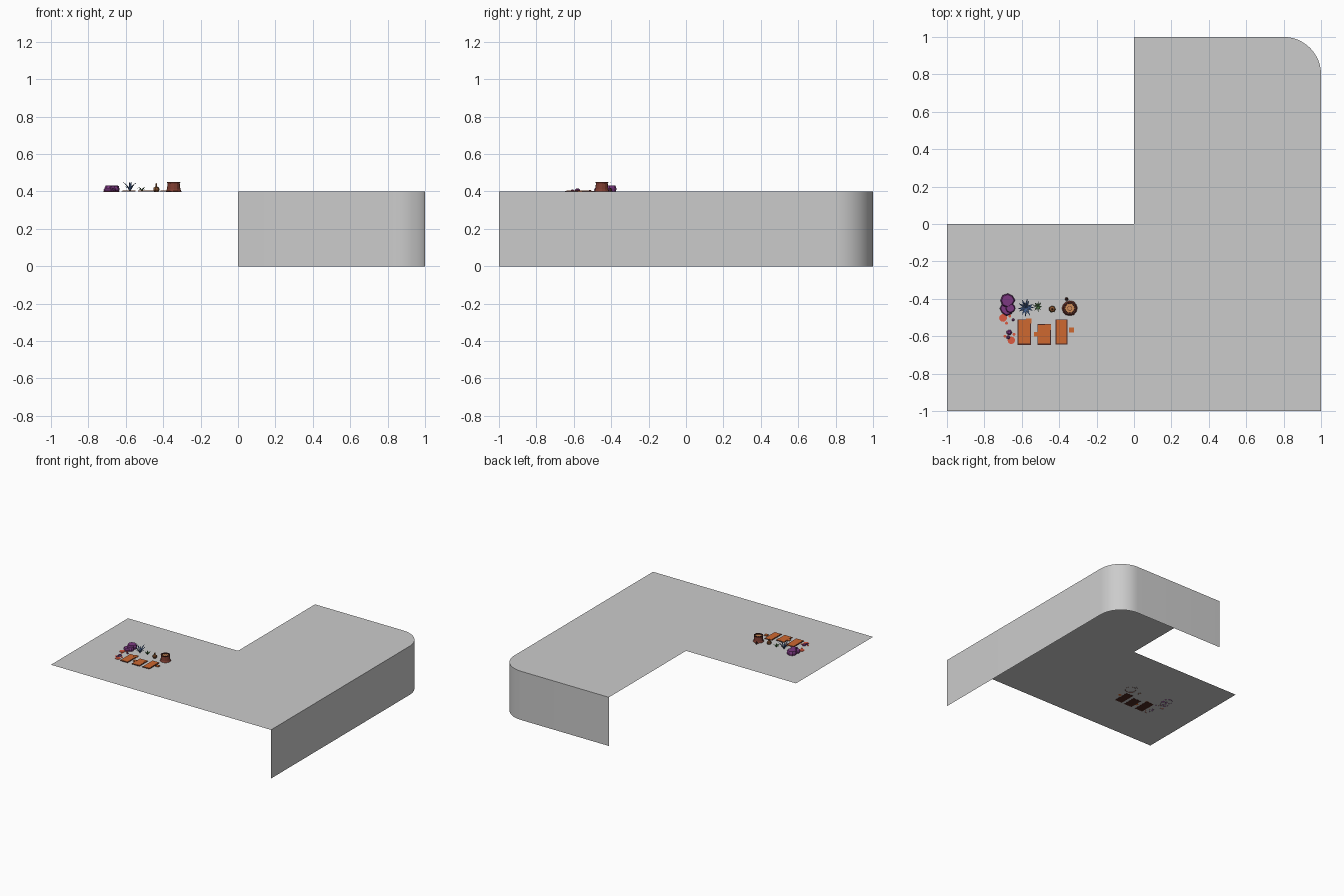
import bpy, bmesh, math, random
from mathutils import Vector

if "Cube" in bpy.data.objects:
    bpy.data.objects.remove(bpy.data.objects["Cube"])

random.seed(4)
TOP = 0.4


def mat(name, r, g, b):
    m = bpy.data.materials.new(name)
    m.diffuse_color = (r, g, b, 1)
    m.use_nodes = True
    m.node_tree.nodes["Principled BSDF"].inputs["Base Color"].default_value = m.diffuse_color
    return m


ORANGE = mat("orange_clay", 0.62, 0.14, 0.03)
DARK = mat("dark_bark", 0.07, 0.02, 0.015)
BARK = mat("bark", 0.2, 0.045, 0.03)
TAN = mat("cut_wood", 0.62, 0.27, 0.1)
PURPLE = mat("purple_rock", 0.2, 0.04, 0.22)
BLUE = mat("blue_leaf", 0.06, 0.12, 0.27)
GREEN = mat("green_leaf", 0.06, 0.17, 0.05)
RED = mat("red_petal", 0.72, 0.1, 0.05)
BROWN = mat("brown_plant", 0.25, 0.09, 0.03)


def finish(name, bm, *mats):
    me = bpy.data.meshes.new(name)
    bm.to_mesh(me)
    bm.free()
    ob = bpy.data.objects.new(name, me)
    bpy.context.collection.objects.link(ob)
    for m in mats:
        me.materials.append(m)
    return ob


def stack(name, x, y, rings, sides, mats, wobble=0.0, ids=None):
    """Lathe of (radius, height) rings, capped at the top."""
    bm = bmesh.new()
    k = [1 + random.uniform(-wobble, wobble) for _ in range(sides)]
    loops = []
    for r, h in rings:
        loops.append([bm.verts.new((x + r * k[i] * math.cos(math.tau * i / sides),
                                    y + r * k[i] * math.sin(math.tau * i / sides), TOP + h))
                      for i in range(sides)])
    for j, (a, b) in enumerate(zip(loops, loops[1:])):
        for i in range(sides):
            f = bm.faces.new((a[i], a[(i + 1) % sides], b[(i + 1) % sides], b[i]))
            f.material_index = ids[j] if ids else 0
    bm.faces.new(loops[-1]).material_index = ids[-1] if ids else 0
    return finish(name, bm, *mats)


def plant(name, x, y, length, height, width, count, m):
    """Rosette of bent, pointed blades."""
    bm = bmesh.new()
    for i in range(count):
        a = math.tau * i / count + random.uniform(-0.15, 0.15)
        s = random.uniform(0.75, 1.05)
        d, p = Vector((math.cos(a), math.sin(a), 0)), Vector((-math.sin(a), math.cos(a), 0))
        o = Vector((x, y, TOP))
        lift = height * (1 if i % 2 else 0.7)
        mid = o + d * length * 0.5 * s + Vector((0, 0, lift * 0.7))
        tip = o + d * length * s + Vector((0, 0, lift))
        v = [bm.verts.new(c) for c in (o - p * width * 0.5, o + p * width * 0.5,
                                       mid + p * width, tip, mid - p * width)]
        bm.faces.new((v[0], v[4], v[2], v[1]))
        bm.faces.new((v[4], v[3], v[2]))
    return finish(name, bm, m)


def box(name, x0, x1, y0, y1, z0, z1, m):
    bm = bmesh.new()
    bmesh.ops.create_cube(bm, size=1)
    for v in bm.verts:
        v.co = ((x0 + x1) / 2 + v.co.x * (x1 - x0), (y0 + y1) / 2 + v.co.y * (y1 - y0),
                TOP + (z0 + z1) / 2 + v.co.z * (z1 - z0))
    return finish(name, bm, m)


# L-shaped ground sheet with wall hanging from its right and back edges
bm = bmesh.new()
arc = [(0.8 + 0.2 * math.cos(math.pi / 2 * i / 12), 0.8 + 0.2 * math.sin(math.pi / 2 * i / 12))
       for i in range(13)]
path = [(1, -1)] + arc + [(0, 1)]
upper = [bm.verts.new((x, y, TOP)) for x, y in path]
lower = [bm.verts.new((x, y, 0)) for x, y in path]
rest = [bm.verts.new((x, y, TOP)) for x, y in ((0, 0), (-1, 0), (-1, -1))]
bm.faces.new(upper + rest)
for i in range(len(path) - 1):
    bm.faces.new((lower[i], lower[i + 1], upper[i + 1], upper[i]))
ledge = finish("ledge_and_wall", bm)
bpy.context.view_layer.objects.active = ledge
ledge.select_set(True)
bpy.ops.object.shade_smooth_by_angle(angle=math.radians(30))

# Tree stump with rim, cut face and root nub
stack("tree_stump", -0.343, -0.45, [(0.042, -0.002), (0.036, 0.012), (0.032, 0.042), (0.036, 0.05),
      (0.026, 0.05), (0.025, 0.044), (0.013, 0.044), (0.011, 0.045)], 12, (BARK, DARK, TAN), 0.04,
      [0, 0, 0, 1, 1, 2, 1, 2])
stack("stump_root", -0.36, -0.402, [(0.01, -0.002), (0.007, 0.012), (0.003, 0.018)], 6, (DARK,))

# Purple rock cluster
for i, (x, y, r, h) in enumerate(((-0.675, -0.408, 0.035, 0.032), (-0.682, -0.452, 0.034, 0.018),
                                  (-0.66, -0.45, 0.024, 0.03))):
    stack(f"purple_rock_{i}", x, y, [(r, -0.002), (r * 1.08, h * 0.5), (r * 0.9, h)], 8, (PURPLE,), 0.1)

# Leafy plants
plant("blue_agave", -0.578, -0.447, 0.055, 0.052, 0.005, 12, BLUE)
plant("green_sprout", -0.514, -0.44, 0.03, 0.024, 0.004, 8, GREEN)

# Brown bulb with leaves and a stalk
stack("brown_bulb", -0.437, -0.455, [(0.012, -0.002), (0.018, 0.008), (0.015, 0.02), (0.005, 0.026),
      (0.005, 0.038), (0.002, 0.044)], 7, (BROWN,))
plant("bulb_leaves", -0.437, -0.455, 0.024, 0.022, 0.004, 6, GREEN)

# Orange slabs with dark edging, plus broken-off chips
for i, (x0, x1, y0, y1) in enumerate(((-0.622, -0.551, -0.646, -0.51), (-0.517, -0.444, -0.646, -0.535),
                                      (-0.42, -0.355, -0.644, -0.51))):
    box(f"slab_edge_{i}", x0, x1, y0, y1, -0.001, 0.003, DARK)
    box(f"slab_{i}", x0 + 0.005, x1 - 0.005, y0 + 0.006, y1 - 0.004, 0.002, 0.005, ORANGE)
for i, (x, y, s) in enumerate(((-0.563, -0.519, 0.028), (-0.46, -0.553, 0.03),
                               (-0.522, -0.59, 0.024), (-0.334, -0.566, 0.026))):
    box(f"chip_{i}", x - s / 2, x + s / 2, y - s / 2, y + s / 2, 0, 0.006, ORANGE)

# Flat red pads and small purple buds
for i, (x, y, r) in enumerate(((-0.7, -0.502, 0.021), (-0.656, -0.622, 0.02), (-0.664, -0.492, 0.008),
                               (-0.682, -0.53, 0.008), (-0.69, -0.6, 0.008), (-0.642, -0.59, 0.008))):
    stack(f"red_pad_{i}", x, y, [(r, -0.001), (r, 0.003)], 12, (RED,))
for i, (x, y, r) in enumerate(((-0.667, -0.58, 0.015), (-0.646, -0.512, 0.008), (-0.672, -0.606, 0.01))):
    stack(f"purple_bud_{i}", x, y, [(r * 0.8, -0.001), (r, r * 0.5), (r * 0.5, r)], 7, (PURPLE,))
